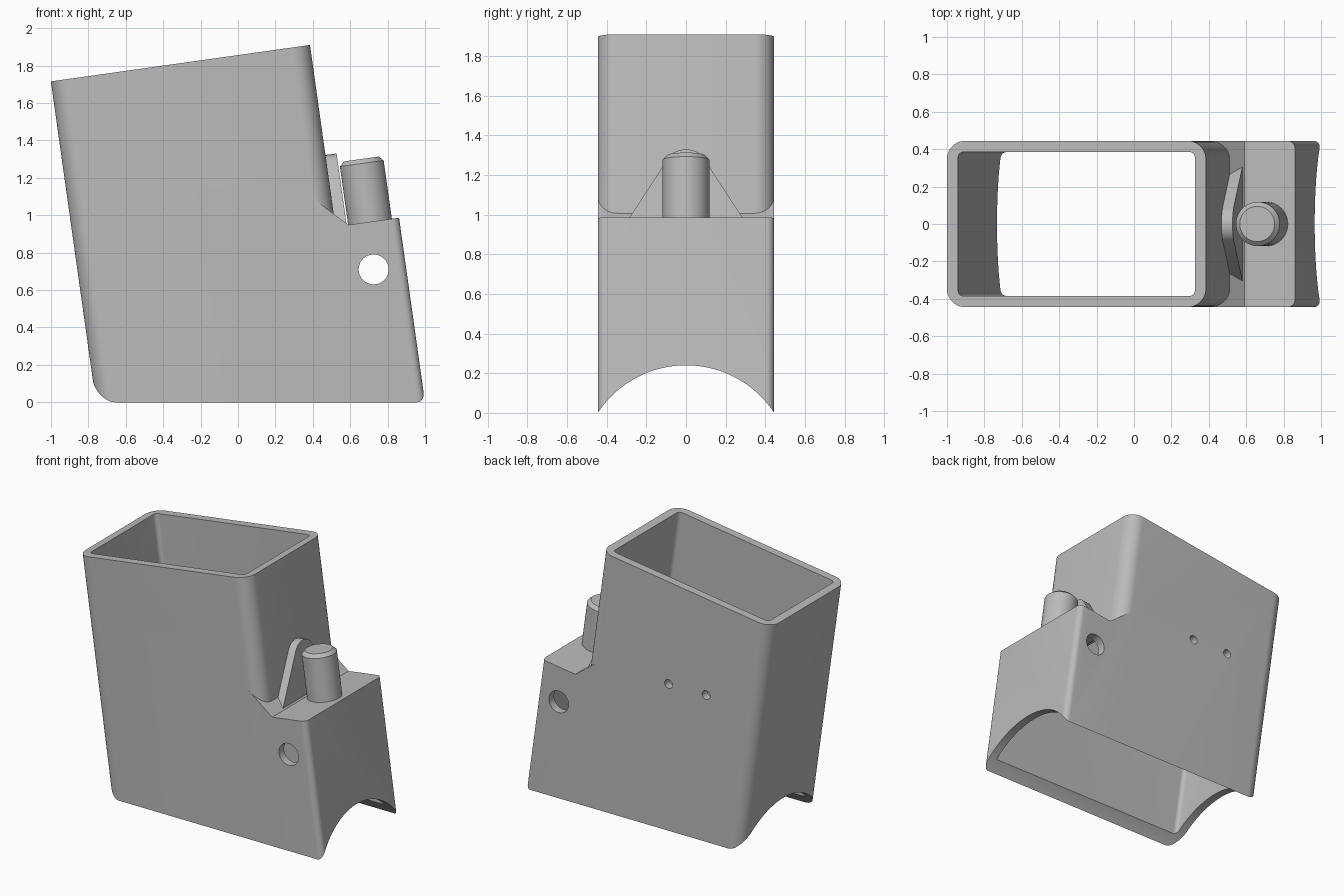
import bpy, bmesh
from math import radians, sin, cos, pi
from mathutils import Matrix, Vector

cube = bpy.data.objects.get("Cube")
if cube:
    bpy.data.objects.remove(cube, do_unlink=True)

TILT = Matrix.Rotation(radians(-8), 4, 'Y')
HALF = 0.445      # half width of the housing
WALL = 0.06

grey = bpy.data.materials.new("plain_grey")
grey.use_nodes = True
colour = (0.5, 0.5, 0.5, 1)
grey.diffuse_color = colour
grey.node_tree.nodes["Principled BSDF"].inputs["Base Color"].default_value = colour


def add_object(name, bm):
    bmesh.ops.recalc_face_normals(bm, faces=bm.faces)
    mesh = bpy.data.meshes.new(name)
    bm.to_mesh(mesh)
    bm.free()
    mesh.materials.append(grey)
    obj = bpy.data.objects.new(name, mesh)
    bpy.context.collection.objects.link(obj)
    return obj


def prism(name, points, sweep):
    bm = bmesh.new()
    face = bm.faces.new([bm.verts.new(p) for p in points])
    out = bmesh.ops.extrude_face_region(bm, geom=[face])
    moved = [g for g in out["geom"] if isinstance(g, bmesh.types.BMVert)]
    bmesh.ops.translate(bm, verts=moved, vec=Vector(sweep))
    return add_object(name, bm)


def rounded_tube(name, left, right, half, radius, low, high):
    points = []
    corners = ((right, half, 0), (left, half, 1), (left, -half, 2), (right, -half, 3))
    for x, y, quarter in corners:
        cx = x - radius if x == right else x + radius
        cy = y - radius if y > 0 else y + radius
        for i in range(13):
            a = (quarter + i / 12) * pi / 2
            points.append((cx + radius * cos(a), cy + radius * sin(a), low))
    return prism(name, points, (0, 0, high - low))


def side_profile(name, outline, half):
    return prism(name, [(x, -half, z) for x, z in outline], (0, 2 * half, 0))


def cylinder(name, radius, length, matrix, sides=64):
    bm = bmesh.new()
    bmesh.ops.create_cone(bm, cap_ends=True, segments=sides, radius1=radius,
                          radius2=radius, depth=length, matrix=matrix)
    return add_object(name, bm)


def combine(target, tool, operation):
    mod = target.modifiers.new(operation.lower(), 'BOOLEAN')
    mod.operation, mod.object, mod.solver = operation, tool, 'EXACT'
    with bpy.context.temp_override(object=target, active_object=target):
        bpy.ops.object.modifier_apply(modifier=mod.name)
    bpy.data.objects.remove(tool, do_unlink=True)


def bevel_edges(obj, test, width, segments):
    bm = bmesh.new()
    bm.from_mesh(obj.data)
    edges = [e for e in bm.edges if all(test(v.co) for v in e.verts)]
    bmesh.ops.bevel(bm, geom=edges, offset=width, segments=segments,
                    profile=0.5, affect='EDGES')
    bm.to_mesh(obj.data)
    bm.free()


# Housing: tall rounded tube joined to a lower block with a sloped shoulder
housing = rounded_tube("housing", -0.752, 0.647, HALF, 0.1, -0.2, 1.838)
block = side_profile("block", [(0, -0.2), (0.99, -0.2), (0.99, 0.857), (0.716, 0.857),
                               (0.5, 1.073), (0, 1.073)], HALF)
bm = bmesh.new()
bm.from_mesh(block.data)
front_edges = [e for e in bm.edges
               if all(v.co.x > 0.98 for v in e.verts)
               and abs(e.verts[0].co.z - e.verts[1].co.z) > 0.5]
bmesh.ops.bevel(bm, geom=front_edges, offset=0.04, segments=8, profile=0.5, affect='EDGES')
bm.to_mesh(block.data)
bm.free()
combine(housing, block, 'UNION')

# Cavities through the tube and under the shoulder
combine(housing, rounded_tube("tube_cavity", -0.692, 0.587, HALF - WALL, 0.03, -0.4, 2),
        'DIFFERENCE')
combine(housing, side_profile("block_cavity", [(0, -0.4), (0.93, -0.4), (0.93, 0.797),
        (0.691, 0.797), (0.56, 0.928), (0, 0.928)], HALF - WALL), 'DIFFERENCE')
housing.data.transform(TILT)

# Arched underside
combine(housing, cylinder("arch_cutter", 0.5325, 4, Matrix.Translation((0, 0, -0.2925))
        @ Matrix.Rotation(pi / 2, 4, 'Y'), 160), 'DIFFERENCE')

# Cross hole through both sides, two small holes in the back only
for x, y, z, radius, length in ((0.725, 0, 0.71, 0.08, 2),
                                (-0.17, HALF, 1.08, 0.032, 0.4),
                                (-0.475, HALF, 1.08, 0.032, 0.4)):
    combine(housing, cylinder("hole_cutter", radius, length, Matrix.Translation((x, y, z))
            @ Matrix.Rotation(pi / 2, 4, 'X'), 40), 'DIFFERENCE')

# Round post with a chamfered tip on the shoulder
post = cylinder("post", 0.118, 0.366, Matrix.Translation((0.833, 0, 1.013)))
bevel_edges(post, lambda co: co.z > 1.1, 0.024, 1)
post.data.transform(TILT)

# Tapered rib with a rounded top, behind the post
half_rib = [(0.315, 0.85), (0.085, 1.205), (0.06, 1.228), (0.03, 1.24)]
outline = half_rib + [(0, 1.244)] + [(-y, z) for y, z in reversed(half_rib)]
rib = prism("rib", [(0.64, y, z) for y, z in outline], (0.067, 0, 0))
rib.data.transform(TILT)

# Smooth shading with crisp edges
for obj in (housing, post, rib):
    obj.data.shade_smooth()
    obj.data.set_sharp_from_angle(angle=radians(30))
